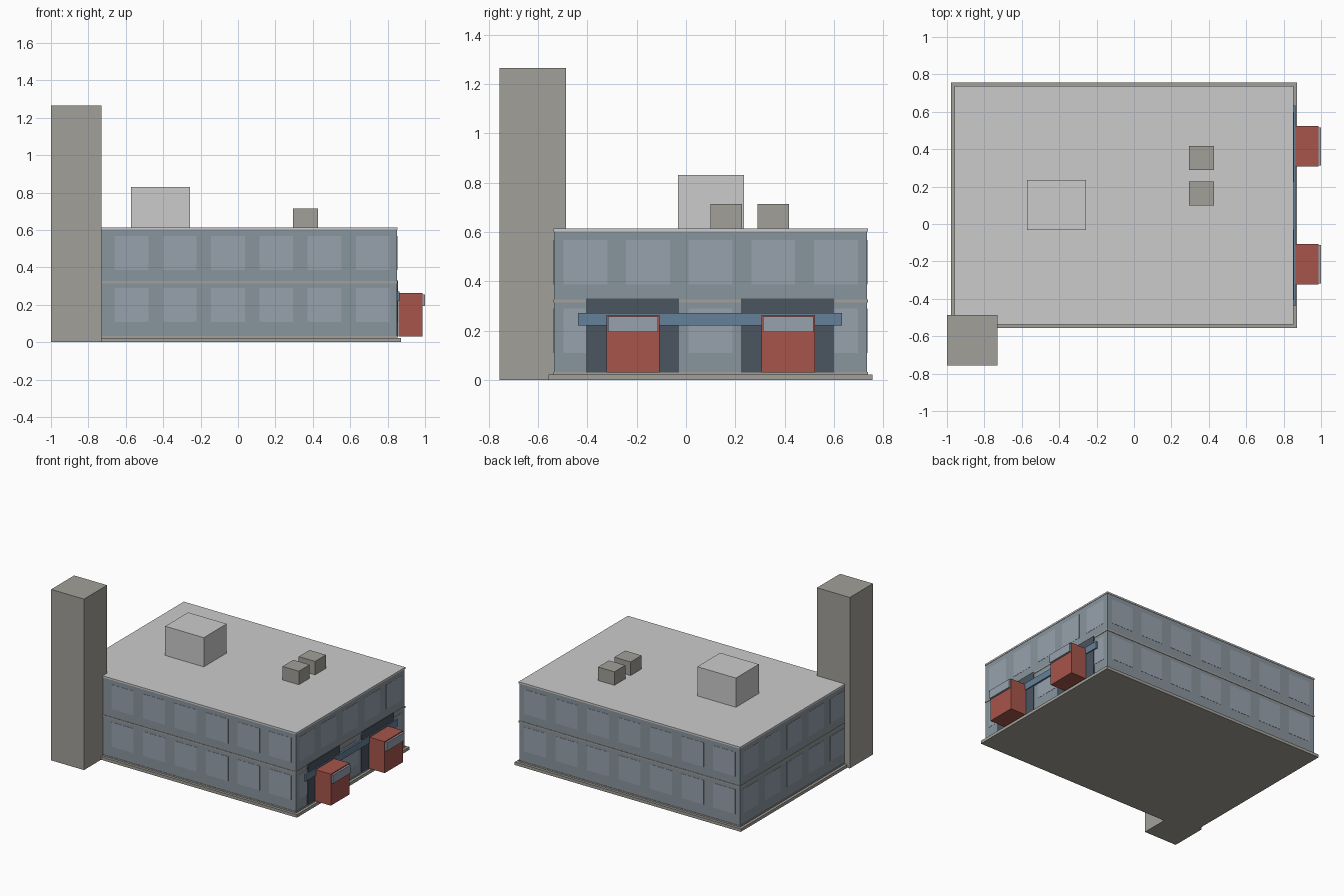
import bpy, bmesh

if "Cube" in bpy.data.objects:
    bpy.data.objects.remove(bpy.data.objects["Cube"])


def material(name, rgb):
    m = bpy.data.materials.new(name)
    m.diffuse_color = (*rgb, 1)
    m.use_nodes = True
    m.node_tree.nodes["Principled BSDF"].inputs["Base Color"].default_value = m.diffuse_color
    return m


concrete = material("concrete", (0.36, 0.35, 0.32))
facade = material("facade_blue_grey", (0.25, 0.30, 0.34))
glass = material("window_glass", (0.31, 0.36, 0.42))
dark = material("dock_dark", (0.07, 0.09, 0.12))
blue = material("canopy_blue", (0.13, 0.22, 0.32))
red = material("truck_red", (0.38, 0.09, 0.07))


def boxes(name, ranges, mat=None):
    """One object made of boxes, each given as (x0, x1, y0, y1, z0, z1)."""
    bm = bmesh.new()
    for x0, x1, y0, y1, z0, z1 in ranges:
        geo = bmesh.ops.create_cube(bm, size=1)
        for v in geo["verts"]:
            v.co = (x1 if v.co.x > 0 else x0,
                    y1 if v.co.y > 0 else y0,
                    z1 if v.co.z > 0 else z0)
    mesh = bpy.data.meshes.new(name)
    bm.to_mesh(mesh)
    bm.free()
    obj = bpy.data.objects.new(name, mesh)
    bpy.context.collection.objects.link(obj)
    if mat:
        mesh.materials.append(mat)
    return obj


X0, X1, Y0, Y1 = -0.957, 0.85, -0.535, 0.735


def slab(grow, z0, z1):
    return (X0 - grow, X1 + grow, Y0 - grow, Y1 + grow, z0, z1)


# Main block, plinth and horizontal trims
boxes("plinth", [slab(0.022, 0, 0.022)], concrete)
boxes("walls", [slab(0, 0.022, 0.605)], facade)
boxes("floor_trims", [slab(0.003, 0.022, 0.032), slab(0.003, 0.314, 0.326)], concrete)
boxes("roof", [slab(0.003, 0.602, 0.614)])

# Window grid on all four sides, two storeys
panes = []
T = 0.0015
for z0 in (0.108, 0.386):
    z1 = z0 + 0.181
    for lo, hi, count, along_x in ((X0, X1, 7, True), (Y0, Y1, 5, False)):
        pitch = (hi - lo) / count
        for i in range(count):
            a = lo + pitch * (i + 0.15)
            b = a + pitch * 0.7
            if along_x:
                panes += [(a, b, Y0 - T, Y0, z0, z1), (a, b, Y1, Y1 + T, z0, z1)]
            else:
                panes += [(X0 - T, X0, a, b, z0, z1), (X1, X1 + T, a, b, z0, z1)]
boxes("windows", panes, glass)

# Corner tower and rooftop equipment
boxes("corner_tower", [(-1, -0.731, -0.757, -0.487, 0, 1.265)], concrete)
boxes("roof_plant_room", [(-0.573, -0.257, -0.033, 0.235, 0.61, 0.83)])
boxes("roof_vents", [(0.294, 0.428, y, y + 0.127, 0.61, 0.714) for y in (0.1, 0.29)], concrete)

# Loading docks, canopy and parked trucks on the right side
boxes("dock_doors", [(X1, 0.856, y, y + 0.376, 0.03, 0.329) for y in (-0.405, 0.224)], dark)
boxes("dock_canopy", [(X1, 0.863, -0.438, 0.633, 0.22, 0.271)], blue)
for side, y in (("near", -0.323), ("far", 0.307)):
    boxes(side + "_truck_cab", [(0.857, 0.986, y, y + 0.216, 0.03, 0.263)], red)
    boxes(side + "_truck_windshield", [(0.98, 1.0, y + 0.006, y + 0.21, 0.194, 0.256)], glass)
